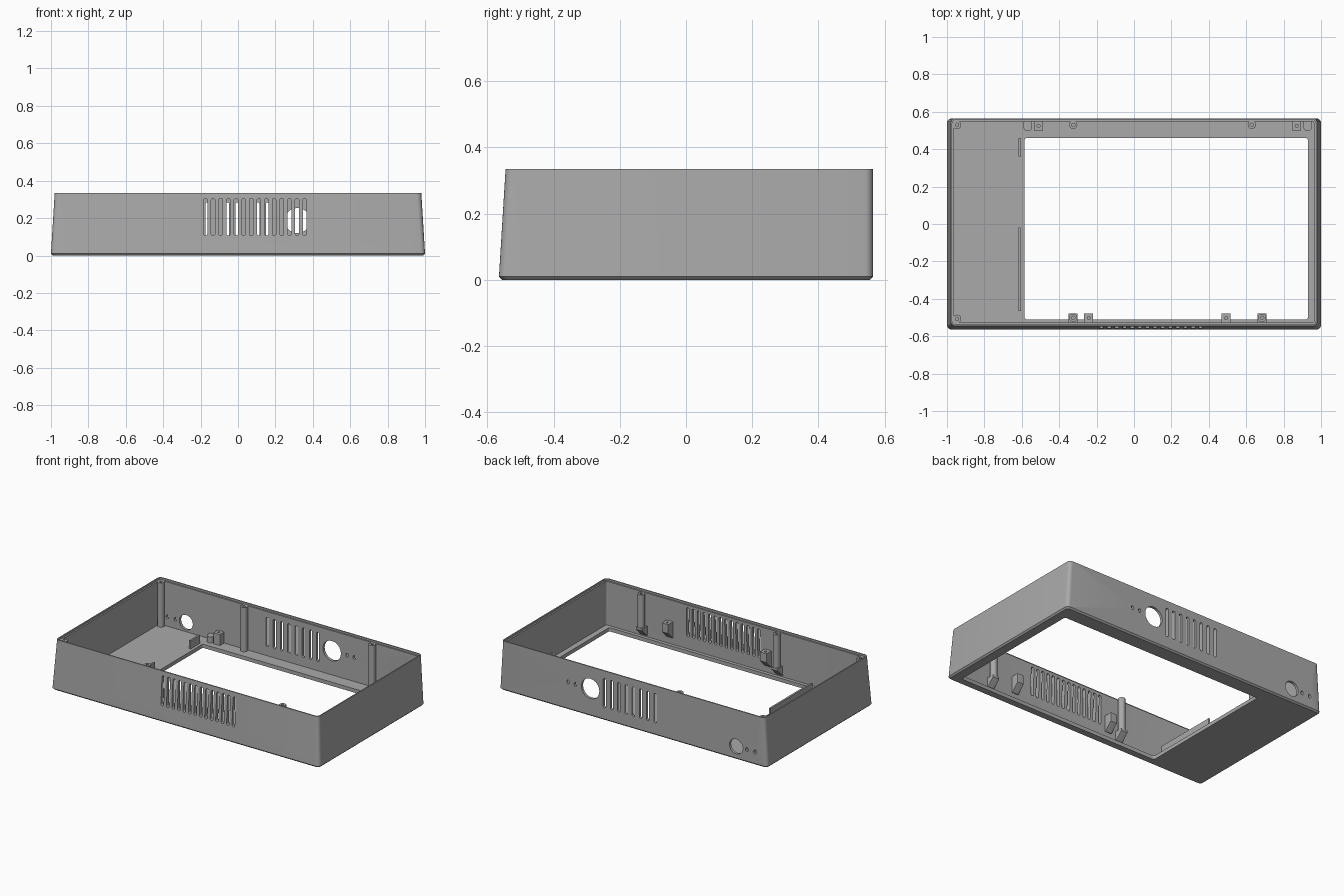
import bpy, bmesh, math
from mathutils import Vector

cube = bpy.data.objects.get("Cube")
if cube:
    bpy.data.objects.remove(cube)

grey = bpy.data.materials.new("grey_plastic")
grey.use_nodes = True
COLOR = (0.4, 0.4, 0.4, 1)
grey.diffuse_color = COLOR
grey.node_tree.nodes["Principled BSDF"].inputs["Base Color"].default_value = COLOR


def ring(x0, x1, y0, y1, z, r, seg=5):
    """Rounded rectangle at height z."""
    r = min(r, (x1 - x0) * 0.49, (y1 - y0) * 0.49)
    corners = [(x1 - r, y1 - r), (x0 + r, y1 - r), (x0 + r, y0 + r), (x1 - r, y0 + r)]
    return [Vector((cx + r * math.cos(a), cy + r * math.sin(a), z))
            for k, (cx, cy) in enumerate(corners)
            for a in [math.pi / 2 * (k + i / seg) for i in range(seg + 1)]]


def circle(x, y, z, r):
    return ring(x - r, x + r, y - r, y + r, z, r)


def add_loft(bm, rings, closed=False):
    loops = [[bm.verts.new(p) for p in pts] for pts in rings]
    pairs = list(zip(loops, loops[1:]))
    if closed:
        pairs.append((loops[-1], loops[0]))
    else:
        bm.faces.new(loops[0])
        bm.faces.new(loops[-1])
    n = len(loops[0])
    for a, b in pairs:
        for i in range(n):
            j = (i + 1) % n
            bm.faces.new((a[i], a[j], b[j], b[i]))


def finish(name, bm):
    bmesh.ops.recalc_face_normals(bm, faces=bm.faces)
    mesh = bpy.data.meshes.new(name)
    bm.to_mesh(mesh)
    bm.free()
    mesh.materials.append(grey)
    obj = bpy.data.objects.new(name, mesh)
    bpy.context.collection.objects.link(obj)
    return obj


def smooth(obj):
    bpy.ops.object.select_all(action='DESELECT')
    obj.select_set(True)
    bpy.context.view_layer.objects.active = obj
    bpy.ops.object.shade_smooth_by_angle(angle=math.radians(35))


def loft(name, rings, closed=False):
    bm = bmesh.new()
    add_loft(bm, rings, closed)
    obj = finish(name, bm)
    smooth(obj)
    return obj


# Tray: drafted outer walls, stepped rim, floor with a large window
H, FLOOR = 0.335, 0.025
window = (-0.585, 0.93, -0.51, 0.46)
shell = loft("case_shell", [
    ring(-0.99, 0.99, -0.555, 0.555, 0, 0.02),
    ring(-1, 1, -0.565, 0.565, 0.01, 0.025),
    ring(-0.98, 0.98, -0.545, 0.565, H, 0.025),
    ring(-0.972, 0.972, -0.537, 0.557, H, 0.018),
    ring(-0.972, 0.972, -0.537, 0.557, H - 0.012, 0.018),
    ring(-0.962, 0.962, -0.527, 0.547, H - 0.012, 0.01),
    ring(-0.968, 0.968, -0.533, 0.547, FLOOR, 0.01),
    ring(*window, FLOOR, 0.012),
    ring(*window, 0, 0.012)], closed=True)

# Wall openings
cut = bmesh.new()


def wall_hole(x, z, half_w, half_h, y):
    def at(depth):
        flat = ring(x - half_w, x + half_w, z - half_h, z + half_h, 0, half_w)
        return [Vector((p.x, y + depth, p.y)) for p in flat]
    add_loft(cut, [at(-0.08), at(0.08)])


for i in range(14):
    wall_hole(-0.174 + 0.0408 * i, 0.206, 0.01, 0.099, -0.55)
for i in range(8):
    wall_hole(-0.165 + 0.054 * i, 0.185, 0.01, 0.099, 0.55)
for x, z, r in ((0.318, 0.187, 0.067), (-0.77, 0.088, 0.05)):
    wall_hole(x, z, r, r, 0.55)
for x, z in ((0.43, 0.187), (0.485, 0.187), (-0.85, 0.088), (-0.91, 0.088)):
    wall_hole(x, z, 0.009, 0.013, 0.55)
cutter = finish("wall_cutter", cut)
cutter.hide_render = True
mod = shell.modifiers.new("openings", 'BOOLEAN')
mod.object = cutter
mod.solver = 'EXACT'
bpy.context.view_layer.objects.active = shell
# Cut before the smoothing modifier is evaluated
bpy.ops.object.modifier_move_to_index(modifier=mod.name, index=0)
bpy.ops.object.modifier_apply(modifier=mod.name)
bpy.data.objects.remove(cutter)
smooth(shell)

TOP = H - 0.012


# Screw posts standing on the floor, with a blind hole
def screw_post(name, x, y, z0):
    loft(name, [circle(x, y, z0, 0.022), circle(x, y, TOP, 0.022),
                circle(x, y, TOP, 0.009), circle(x, y, TOP - 0.08, 0.009)])


for name, x, y in (("corner_post_back", -0.946, 0.53), ("corner_post_front", -0.946, -0.507),
                   ("back_post_right", -0.325, 0.53), ("back_post_left", 0.63, 0.53)):
    screw_post(name, x, y, FLOOR - 0.005)


# Front posts and brackets with sloped undersides, carried by the front wall
def bracket(name, x, z0, z1, half=0.024, hole=True):
    y0, y1 = -0.54, -0.478
    box = (x - half, x + half, y0)
    rings = [ring(*box, y0 + 0.012, z0, 0.001), ring(*box, y1, z0 + 0.05, 0.001),
             ring(*box, y1, z1, 0.001)]
    if hole:
        rings += [circle(x, y1 - 0.025, z1, 0.008), circle(x, y1 - 0.025, z1 - 0.04, 0.008)]
    loft(name, rings)


for side, x in (("right", -0.325), ("left", 0.685)):
    bracket("front_post_foot_" + side, x, 0.035, 0.1, hole=False)
    screw_post("front_post_" + side, x, -0.502, 0.09)
for side, x in (("right", -0.242), ("left", 0.492)):
    bracket("front_bracket_" + side, x, 0.07, 0.18)

# Back mounting blocks and low rounded pads
for side, x, px in (("right", -0.51, -0.568), ("left", 0.87, 0.928)):
    loft("back_block_" + side, [
        ring(x - 0.024, x + 0.024, 0.5, 0.555, FLOOR - 0.005, 0.001),
        ring(x - 0.024, x + 0.024, 0.5, 0.555, 0.1, 0.001),
        circle(x, 0.525, 0.1, 0.008), circle(x, 0.525, 0.06, 0.008)])
    loft("back_pad_" + side, [ring(px - 0.023, px + 0.023, 0.497, 0.56, z, 0.022)
                              for z in (FLOOR - 0.005, 0.065)])

# Ribs along the window edge
for name, y0, y1 in (("rib_back", 0.36, 0.46), ("rib_front", -0.465, -0.02)):
    loft(name, [ring(-0.617, -0.605, y0, y1, z, 0.001) for z in (FLOOR - 0.005, 0.08)])
